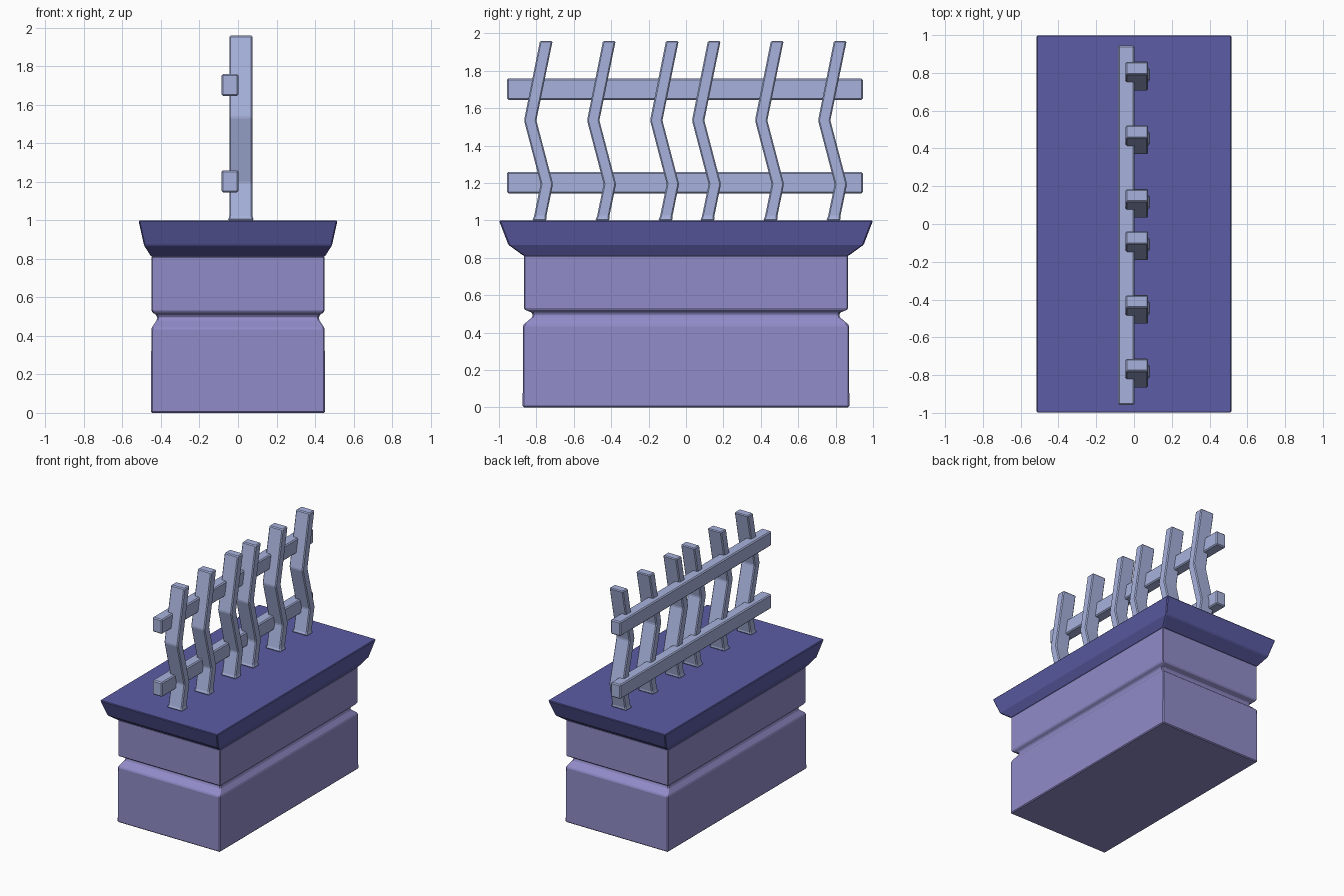
import bpy, bmesh

if "Cube" in bpy.data.objects:
    bpy.data.objects.remove(bpy.data.objects["Cube"])


def material(name, color):
    m = bpy.data.materials.new(name)
    m.diffuse_color = (*color, 1)
    m.use_nodes = True
    m.node_tree.nodes["Principled BSDF"].inputs["Base Color"].default_value = m.diffuse_color
    return m


BODY = material("lavender_stone", (0.28, 0.26, 0.58))
CAP = material("dark_stone", (0.107, 0.107, 0.38))
METAL = material("pale_fence", (0.39, 0.45, 0.72))


def stack(name, sections, mat, bevel):
    """Loft rectangles (x0, x1, y0, y1, z) upward into a closed solid."""
    bm = bmesh.new()
    rings = []
    for x0, x1, y0, y1, z in sections:
        rings.append([bm.verts.new((x, y, z))
                      for x, y in ((x0, y0), (x1, y0), (x1, y1), (x0, y1))])
    for a, b in zip(rings, rings[1:]):
        for i in range(4):
            j = (i + 1) % 4
            bm.faces.new((a[i], a[j], b[j], b[i]))
    bm.faces.new(rings[0][::-1])
    bm.faces.new(rings[-1])
    bmesh.ops.recalc_face_normals(bm, faces=bm.faces)
    mesh = bpy.data.meshes.new(name)
    bm.to_mesh(mesh)
    bm.free()
    mesh.materials.append(mat)
    obj = bpy.data.objects.new(name, mesh)
    bpy.context.collection.objects.link(obj)
    mod = obj.modifiers.new("soft_edges", "BEVEL")
    mod.width = bevel
    mod.segments = 1
    mod.limit_method = 'ANGLE'
    mod.angle_limit = 0.35
    return obj


def centred(hx, hy, z):
    return (-hx, hx, -hy, hy, z)


# Plinth body with a groove running round it
stack("plinth_body", [centred(*s) for s in (
    (0.452, 0.873, 0), (0.45, 0.872, 0.44), (0.42, 0.82, 0.485),
    (0.42, 0.82, 0.505), (0.45, 0.867, 0.525), (0.45, 0.867, 0.815))],
    BODY, 0.007)

# Flared cap
stack("plinth_cap", [centred(*s) for s in (
    (0.45, 0.867, 0.81), (0.488, 0.95, 0.87), (0.517, 1.0, 1.0))], CAP, 0.006)

# Two horizontal rails behind the pickets
for label, z in (("lower", 1.145), ("upper", 1.645)):
    stack(label + "_rail", [(-0.085, 0.002, -0.957, 0.945, z),
                            (-0.085, 0.002, -0.957, 0.945, z + 0.115)],
          METAL, 0.008)

# Zigzag pickets: (z, y offset from the picket tip, half width), flared foot
PATH = ((1.0, -0.037, 0.039), (1.02, -0.033, 0.033), (1.195, 0.003, 0.033),
        (1.535, -0.086, 0.033), (1.96, 0.0, 0.034))
for n, y in enumerate((-0.747, -0.41, -0.073, 0.151, 0.488, 0.825), 1):
    secs = []
    for i, (z, dy, w) in enumerate(PATH):
        flare = 0.009 if i == 0 else 0
        secs.append((-0.045 - flare, 0.075 + flare, y + dy - w, y + dy + w, z))
    stack(f"picket_{n}", secs, METAL, 0.007)
